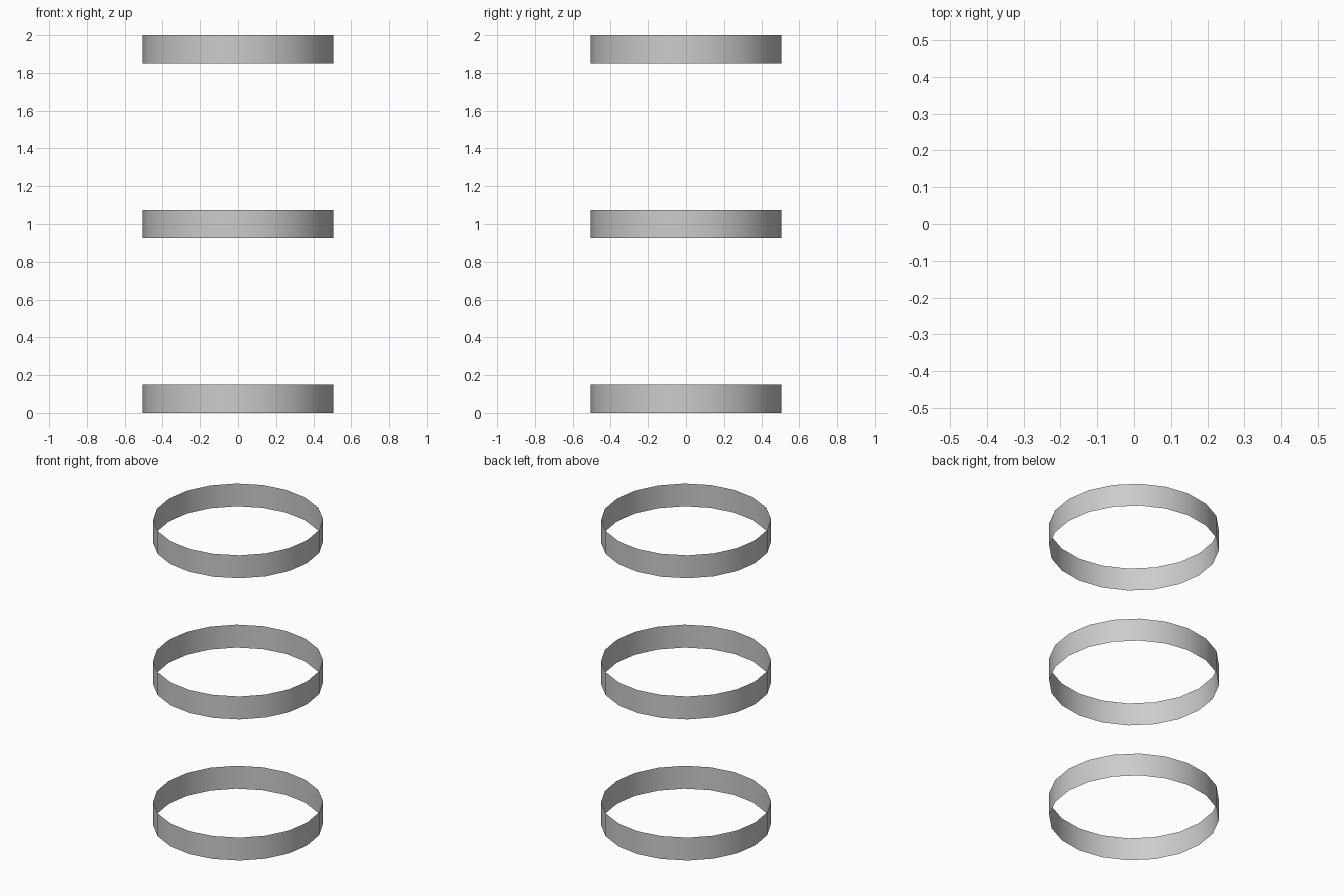
import bpy

if "Cube" in bpy.data.objects:
    bpy.data.objects.remove(bpy.data.objects["Cube"])

RADIUS, HEIGHT, SIDES = 0.505, 0.15, 20


def band(name, z):
    # Open, paper-thin hoop: a cylinder wall with no caps
    bpy.ops.mesh.primitive_cylinder_add(
        vertices=SIDES, radius=RADIUS, depth=HEIGHT,
        end_fill_type='NOTHING', location=(0, 0, z))
    obj = bpy.context.object
    obj.name = name
    bpy.ops.object.shade_smooth()
    return obj


# Three identical hoops stacked along z
for name, z in (("lower_band", 0.075), ("middle_band", 1.0), ("upper_band", 1.925)):
    band(name, z)
